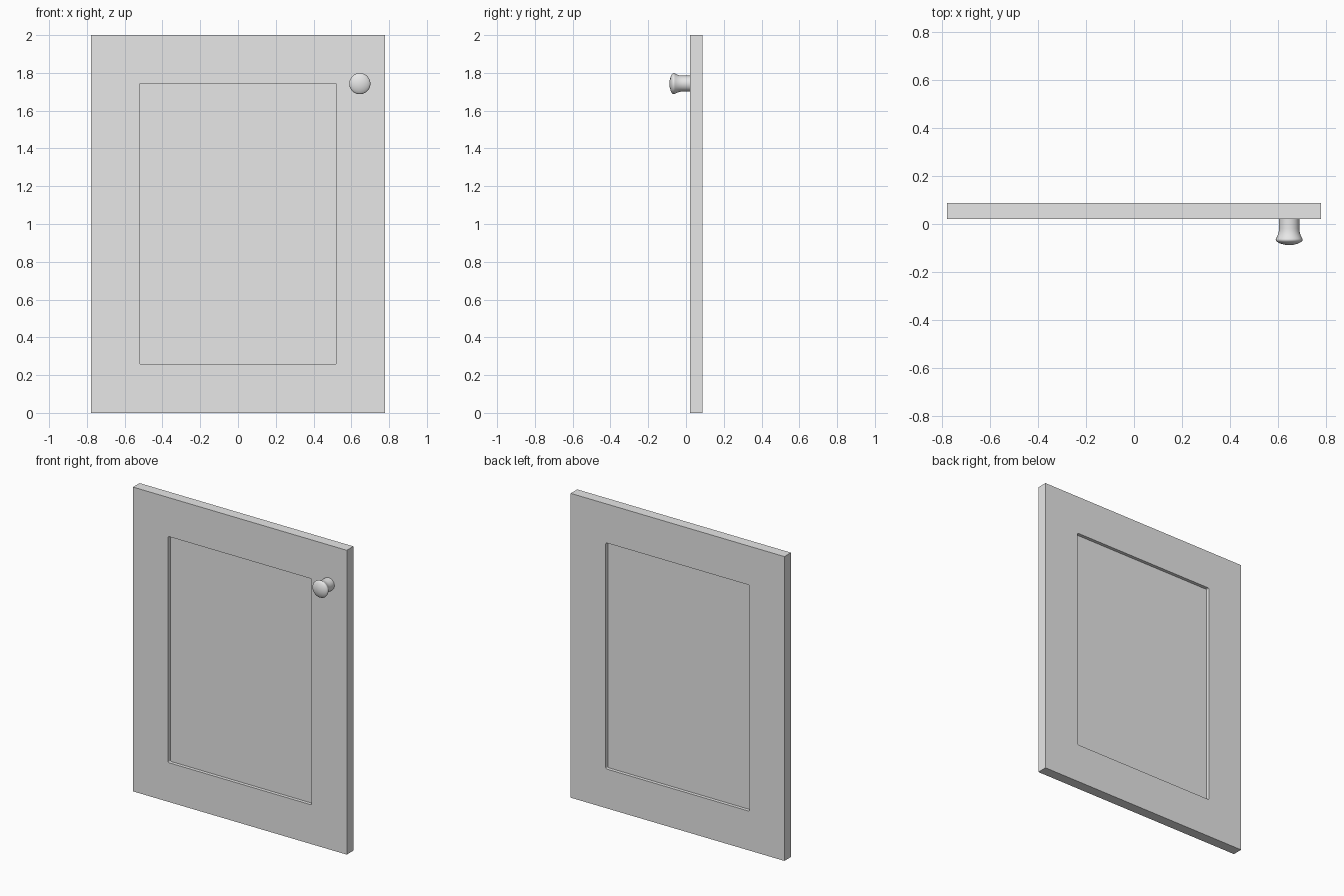
import bpy
import bmesh
from math import radians
from mathutils import Matrix, Vector

cube = bpy.data.objects.get("Cube")
if cube:
    bpy.data.objects.remove(cube, do_unlink=True)

grey = bpy.data.materials.new("light_grey")
grey.use_nodes = True
colour = (0.8, 0.8, 0.8, 1)
grey.diffuse_color = colour
grey.node_tree.nodes["Principled BSDF"].inputs["Base Color"].default_value = colour


def add_object(name, bm):
    bmesh.ops.recalc_face_normals(bm, faces=bm.faces[:])
    mesh = bpy.data.meshes.new(name)
    bm.to_mesh(mesh)
    bm.free()
    mesh.materials.append(grey)
    obj = bpy.data.objects.new(name, mesh)
    bpy.context.collection.objects.link(obj)
    return obj


def add_box(name, low, high, corner=0):
    """Box between two corners; corner rounds the edges that run along y."""
    low, high = Vector(low), Vector(high)
    bm = bmesh.new()
    bmesh.ops.create_cube(bm, size=1, matrix=Matrix.Translation((low + high) / 2)
                          @ Matrix.Diagonal((*(high - low), 1)))
    if corner:
        edges = [e for e in bm.edges
                 if abs((e.verts[0].co - e.verts[1].co).normalized().y) > 0.9]
        bmesh.ops.bevel(bm, geom=edges, offset=corner, segments=4,
                        profile=0.5, affect='EDGES')
    return add_object(name, bm)


def activate(obj):
    bpy.ops.object.select_all(action='DESELECT')
    obj.select_set(True)
    bpy.context.view_layer.objects.active = obj


# Door slab with a shallow recess on both faces
FRONT, BACK, DEPTH = 0.02, 0.088, 0.022
door = add_box("door_panel", (-0.777, FRONT, 0), (0.777, BACK, 2))
for side, y0, y1 in (("front", FRONT - 0.1, FRONT + DEPTH),
                     ("back", BACK - DEPTH, BACK + 0.1)):
    cutter = add_box(side + "_recess_cutter", (-0.522, y0, 0.258), (0.522, y1, 1.744), 0.008)
    cutter.hide_render = True
    activate(door)
    cut = door.modifiers.new(side + "_recess", 'BOOLEAN')
    cut.operation = 'DIFFERENCE'
    cut.solver = 'EXACT'
    cut.object = cutter
    bpy.ops.object.modifier_apply(modifier=cut.name)
    bpy.data.objects.remove(cutter, do_unlink=True)

# Turned knob: (radius, y) profile spun about the y axis
profile = [(0, 0.02), (0.042, 0.02), (0.042, -0.018), (0.043, -0.03), (0.046, -0.042),
           (0.051, -0.054), (0.055, -0.061), (0.056, -0.066), (0.054, -0.071),
           (0.049, -0.075), (0.038, -0.081), (0.02, -0.086), (0, -0.088)]
bm = bmesh.new()
verts = [bm.verts.new((r, y, 0)) for r, y in profile]
edges = [bm.edges.new(pair) for pair in zip(verts, verts[1:])]
bmesh.ops.spin(bm, geom=verts + edges, cent=(0, 0, 0), axis=(0, 1, 0),
               angle=radians(360), steps=48, use_merge=True)
bmesh.ops.remove_doubles(bm, verts=bm.verts[:], dist=0.0001)
knob = add_object("knob", bm)
knob.location = (0.645, 0, 1.743)
activate(knob)
bpy.ops.object.shade_smooth_by_angle(angle=radians(35))
